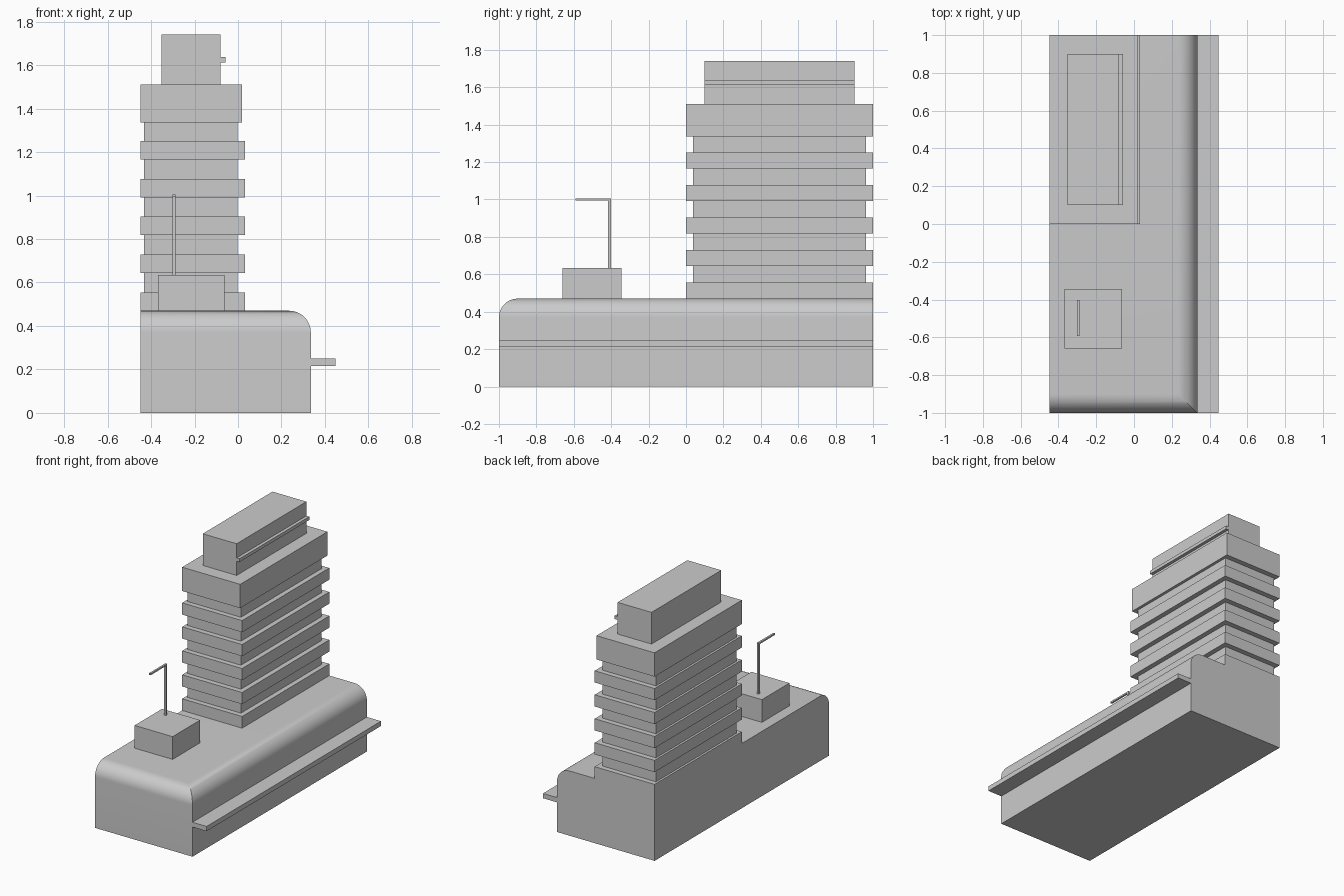
import bpy, bmesh, math

if "Cube" in bpy.data.objects:
    bpy.data.objects.remove(bpy.data.objects["Cube"])


def make_object(name, bm):
    bmesh.ops.recalc_face_normals(bm, faces=bm.faces[:])
    mesh = bpy.data.meshes.new(name)
    bm.to_mesh(mesh)
    bm.free()
    obj = bpy.data.objects.new(name, mesh)
    bpy.context.collection.objects.link(obj)
    return obj


def box(name, x, y, z):
    """Box from (min, max) ranges on each axis."""
    bm = bmesh.new()
    bmesh.ops.create_cube(bm, size=1)
    for v in bm.verts:
        v.co = [(a + b) / 2 + c * (b - a) for (a, b), c in zip((x, y, z), v.co)]
    return make_object(name, bm)


BASE_TOP = 0.47
LEFT = -0.448
RIGHT = 0.335

# Podium: stacked rectangles, rolled in along the front and right top edges
radius, steps = 0.1, 12
profile = [(0, 0)]
for i in range(steps + 1):
    a = math.pi / 2 * i / steps
    profile.append((radius * (1 - math.cos(a)), BASE_TOP - radius + radius * math.sin(a)))
bm = bmesh.new()
rings = []
for d, z in profile:
    corners = [(LEFT, -1 + d), (RIGHT - d, -1 + d), (RIGHT - d, 1), (LEFT, 1)]
    rings.append([bm.verts.new((x, y, z)) for x, y in corners])
for low, high in zip(rings, rings[1:]):
    for i in range(4):
        j = (i + 1) % 4
        bm.faces.new((low[i], low[j], high[j], high[i]))
bm.faces.new(rings[0][::-1])
bm.faces.new(rings[-1])
podium = make_object("podium", bm)
bpy.context.view_layer.objects.active = podium
podium.select_set(True)
bpy.ops.object.shade_smooth_by_angle(angle=math.radians(30))

# Canopy along the right side
box("canopy", (RIGHT, 0.448), (-1, 1), (0.215, 0.25))

# Tower: recessed core with projecting floor bands
box("tower_core", (-0.432, -0.003), (0.038, 0.962), (BASE_TOP, 1.34))
for i in range(5):
    z = BASE_TOP + i * 0.174
    box(f"floor_band_{i + 1}", (LEFT, 0.033), (0, 1), (z, z + 0.085))
box("top_band", (LEFT, 0.018), (0, 1), (1.337, 1.51))

# Penthouse and its ledge
box("penthouse", (-0.353, -0.081), (0.1, 0.9), (1.51, 1.74))
box("penthouse_ledge", (-0.081, -0.058), (0.1, 0.9), (1.613, 1.637))

# Roof hut with a crane-like mast
box("roof_hut", (-0.368, -0.063), (-0.66, -0.345), (BASE_TOP, 0.635))
box("mast", (-0.302, -0.288), (-0.417, -0.402), (0.635, 1.005))
box("mast_arm", (-0.302, -0.288), (-0.592, -0.417), (0.994, 1.005))
